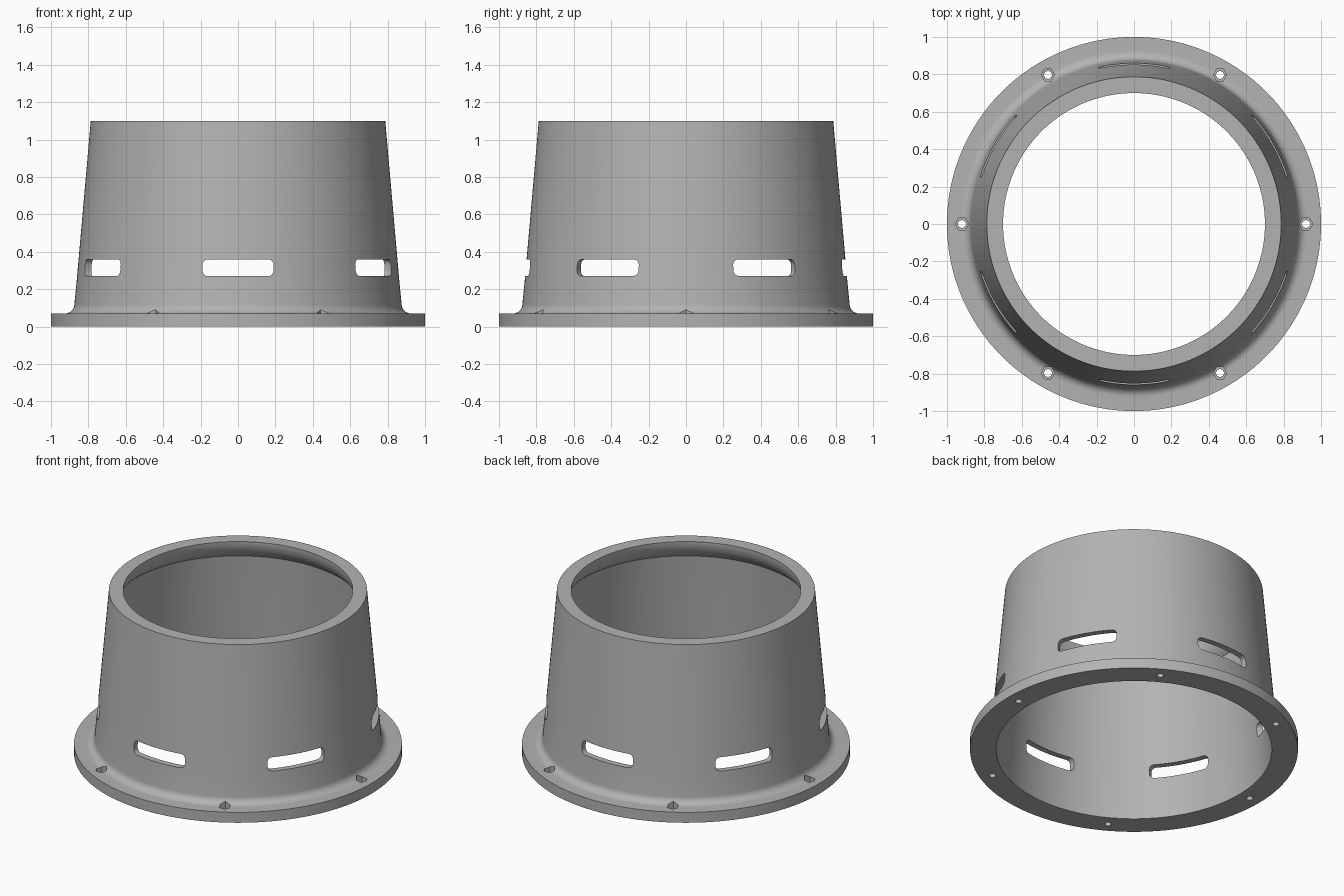
import bpy, bmesh, math
from mathutils import Matrix

cube = bpy.data.objects.get("Cube")
if cube:
    bpy.data.objects.remove(cube, do_unlink=True)

SEGMENTS = 180
HEIGHT = 1.10
FLANGE = 0.07

grey = bpy.data.materials.new("matte grey")
grey.use_nodes = True
grey.diffuse_color = (0.45, 0.45, 0.45, 1)
grey.node_tree.nodes["Principled BSDF"].inputs["Base Color"].default_value = grey.diffuse_color


def arc(cx, cz, r, start, end, steps):
    """Points on a circular arc, angles in degrees."""
    angles = [math.radians(start + (end - start) * i / steps) for i in range(steps + 1)]
    return [(cx + r * math.cos(a), cz + r * math.sin(a)) for a in angles]


def add_object(name, bm):
    bmesh.ops.recalc_face_normals(bm, faces=bm.faces)
    mesh = bpy.data.meshes.new(name)
    bm.to_mesh(mesh)
    bm.free()
    mesh.materials.append(grey)
    obj = bpy.data.objects.new(name, mesh)
    bpy.context.collection.objects.link(obj)
    return obj


def prism(bm, outline, depth, matrix):
    """Extrude a flat outline along z, then place it."""
    face = bm.faces.new([bm.verts.new((x, y, 0)) for x, y in outline])
    ext = bmesh.ops.extrude_face_region(bm, geom=[face])["geom"]
    top = [v for v in ext if isinstance(v, bmesh.types.BMVert)]
    bmesh.ops.translate(bm, verts=top, vec=(0, 0, depth))
    bmesh.ops.transform(bm, matrix=matrix, verts=list(set(top) | set(face.verts)))


def outer(z):
    return 0.884 - 0.088 * z


def inner(z):
    return 0.841 - 0.075 * z


# Closed cross-section: flange, base fillet, tapered wall, thick rolled rim
profile = [(inner(0), 0), (1.0, 0), (1.0, FLANGE)]
profile += arc(0.925, FLANGE + 0.05, 0.05, 270, 184, 10)
profile += [(outer(z), z) for z in (0.24, 0.40, 0.75, HEIGHT)]
profile += arc(0.70 + 0.155, HEIGHT, 0.155, 180, 235, 12)
profile += [(inner(z), z) for z in (0.75, 0.40, 0.24)]

bm = bmesh.new()
rings = []
for i in range(SEGMENTS):
    a = 2 * math.pi * i / SEGMENTS
    rings.append([bm.verts.new((r * math.cos(a), r * math.sin(a), z)) for r, z in profile])
for i, ring in enumerate(rings):
    nxt = rings[(i + 1) % SEGMENTS]
    for j in range(len(profile)):
        k = (j + 1) % len(profile)
        bm.faces.new((ring[j], nxt[j], nxt[k], ring[k]))
body = add_object("flanged_collar", bm)

# Rounded slot outline
slot = []
for cx, cy, start in ((0.16, 0.015, 0), (-0.16, 0.015, 90), (-0.16, -0.015, 180), (0.16, -0.015, 270)):
    slot += arc(cx, cy, 0.03, start, start + 90, 5)

# Cutters: six wall slots, six hex pockets with through holes
slots, pockets, holes = bmesh.new(), bmesh.new(), bmesh.new()
for i in range(6):
    turn = Matrix.Rotation(math.radians(60 * i), 4, 'Z')
    place = Matrix.Translation((0, -0.70, 0.315)) @ Matrix.Rotation(math.radians(90), 4, 'X')
    prism(slots, slot, 0.30, turn @ place)
    prism(pockets, arc(0, 0, 0.036, 0, 300, 5), 0.20, turn @ Matrix.Translation((0.92, 0, 0.035)))
    prism(holes, arc(0, 0, 0.021, 0, 345, 23), 0.20, turn @ Matrix.Translation((0.92, 0, -0.05)))

bpy.context.view_layer.objects.active = body
for name, cutter_bm in (("slot_cutter", slots), ("pocket_cutter", pockets), ("hole_cutter", holes)):
    cutter = add_object(name, cutter_bm)
    cutter.hide_render = True
    mod = body.modifiers.new(name, 'BOOLEAN')
    mod.operation = 'DIFFERENCE'
    mod.solver = 'EXACT'
    mod.object = cutter
    bpy.ops.object.modifier_apply(modifier=mod.name)
    bpy.data.objects.remove(cutter, do_unlink=True)

# Smooth walls with crisp rim, flange and slot edges
bpy.ops.object.select_all(action='DESELECT')
body.select_set(True)
bpy.ops.object.shade_smooth_by_angle(angle=math.radians(30))
